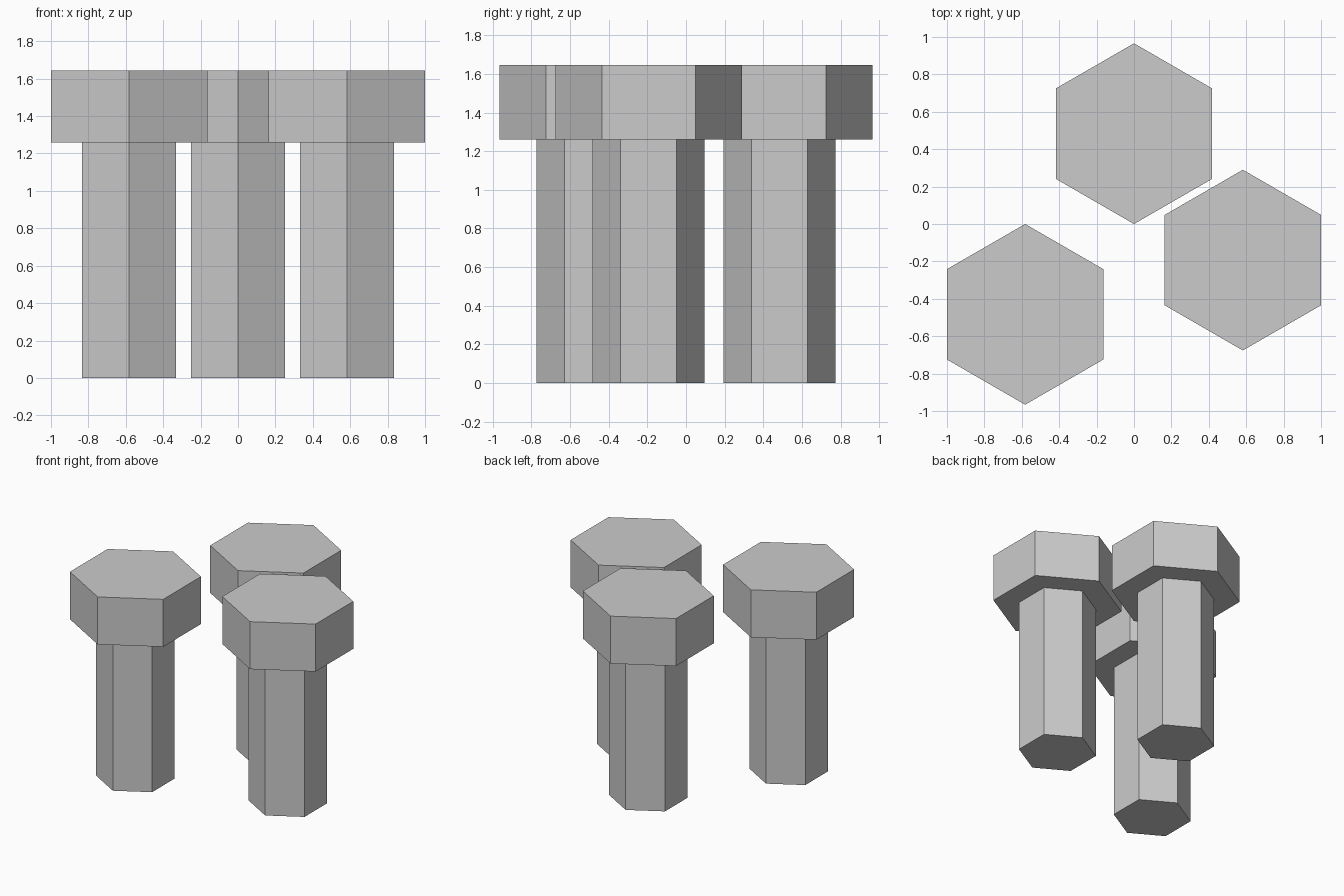
import bpy
import math

cube = bpy.data.objects.get("Cube")
if cube:
    bpy.data.objects.remove(cube, do_unlink=True)

# Plain grey metal
grey = bpy.data.materials.new("light_grey")
grey.use_nodes = True
colour = (0.6, 0.6, 0.6, 1)
grey.diffuse_color = colour
grey.node_tree.nodes["Principled BSDF"].inputs["Base Color"].default_value = colour

SHAFT_TOP = 1.26
HEAD_TOP = 1.645


def hex_prism(name, x, y, radius, bottom, top):
    """Six-sided prism with corners pointing along y."""
    bpy.ops.mesh.primitive_cylinder_add(
        vertices=6, radius=radius, depth=top - bottom,
        location=(x, y, (bottom + top) / 2))
    obj = bpy.context.object
    obj.name = name
    obj.data.materials.append(grey)
    return obj


# Three identical bolts, each a shaft with a wider head
bolts = {"back": (0, 0.483), "left": (0.582, -0.193), "right": (-0.582, -0.483)}
for side, (x, y) in bolts.items():
    hex_prism(side + "_bolt_shaft", x, y, 0.29, 0, SHAFT_TOP)
    hex_prism(side + "_bolt_head", x, y, 0.483, SHAFT_TOP, HEAD_TOP)
